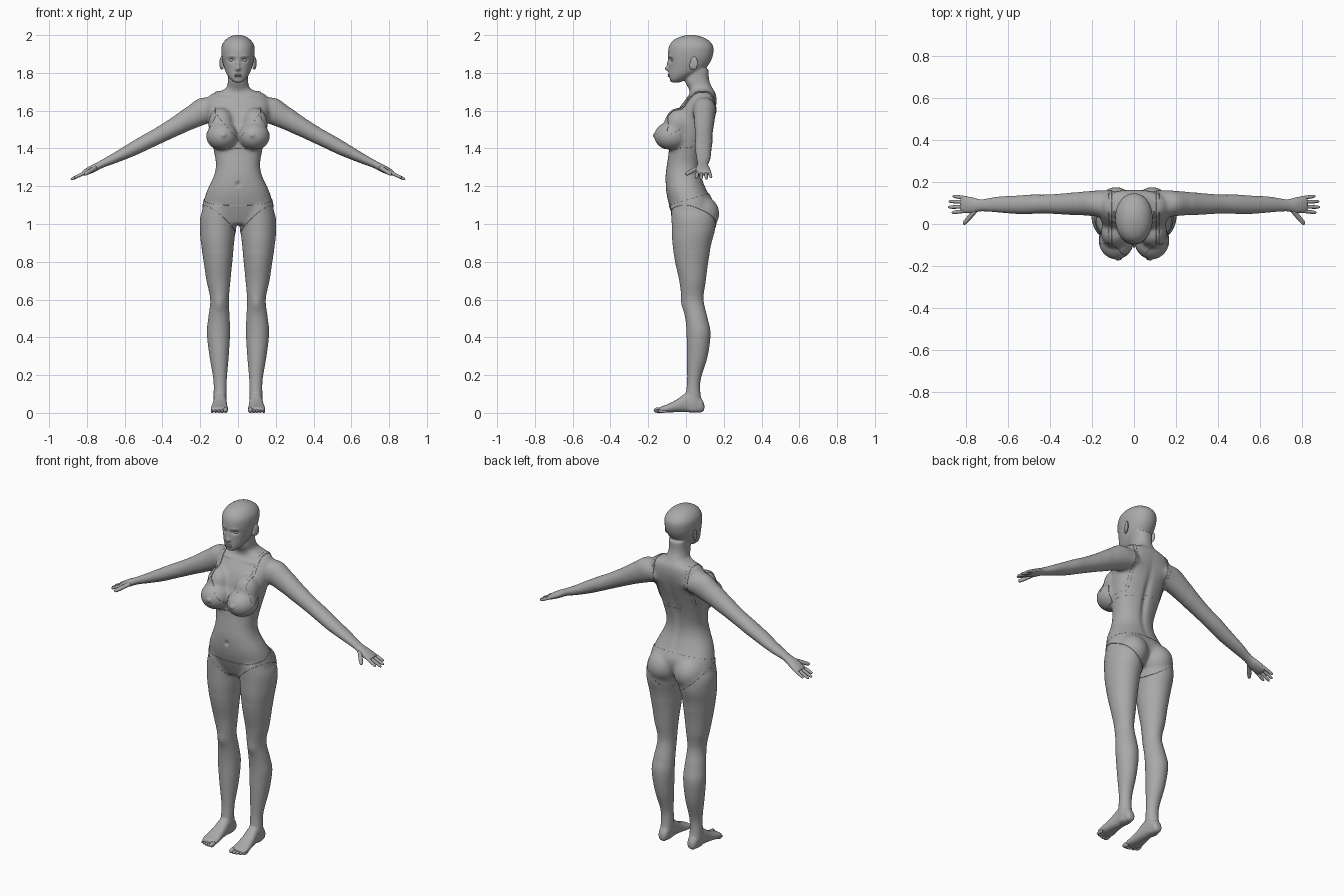
import bpy, bmesh, math
from mathutils import Vector, Matrix

if "Cube" in bpy.data.objects:
    bpy.data.objects.remove(bpy.data.objects["Cube"], do_unlink=True)

GREY = (0.4, 0.4, 0.4, 1)
clay = bpy.data.materials.new("clay grey")
clay.use_nodes = True
clay.diffuse_color = GREY
shader = next(n for n in clay.node_tree.nodes if n.type == 'BSDF_PRINCIPLED')
shader.inputs["Base Color"].default_value = GREY
shader.inputs["Roughness"].default_value = 0.6


def add_object(name, bm, mirror=False):
    mesh = bpy.data.meshes.new(name)
    bmesh.ops.recalc_face_normals(bm, faces=bm.faces[:])
    bm.to_mesh(mesh)
    bm.free()
    mesh.materials.append(clay)
    mesh.shade_smooth()
    obj = bpy.data.objects.new(name, mesh)
    bpy.context.collection.objects.link(obj)
    if mirror:
        obj.modifiers.new("mirror", 'MIRROR').merge_threshold = 0.0005
    return obj


def spline(rows, steps=5):
    """Smooth in-between rows through the given ones."""
    out, last = [], len(rows) - 1
    for i in range(last):
        quad = zip(rows[max(i - 1, 0)], rows[i], rows[i + 1], rows[min(i + 2, last)])
        quad = list(quad)
        for s in range(steps):
            t = s / steps
            out.append([0.5 * (2 * b + (c - a) * t + (2 * a - 5 * b + 4 * c - d) * t * t
                               + (3 * b - a - 3 * c + d) * t ** 3) for a, b, c, d in quad])
    return out + [list(rows[-1])]


def loft(bm, rings):
    loops = [[bm.verts.new(p) for p in ring] for ring in rings]
    n = len(loops[0])
    for low, high in zip(loops, loops[1:]):
        for i in range(n):
            j = (i + 1) % n
            bm.faces.new((low[i], low[j], high[j], high[i]))
    bm.faces.new(loops[0][::-1])
    bm.faces.new(loops[-1])


def circle(n=32, power=1.0):
    for i in range(n):
        a = math.tau * i / n
        c, s = math.cos(a), math.sin(a)
        yield (math.copysign(abs(c) ** power, c), math.copysign(abs(s) ** power, s))


def stack(bm, rows, place, power=1.0):
    """Rows are (station, low a, high a, low b, high b)."""
    loft(bm, [[place(t, (a0 + a1 + (a1 - a0) * c) / 2, (b0 + b1 + (b1 - b0) * s) / 2)
               for c, s in circle(power=power)] for t, a0, a1, b0, b1 in spline(rows)])


def tube(bm, start, end, radius):
    start, end = Vector(start), Vector(end)
    turn = (end - start).to_track_quat('Z', 'Y')
    shape = spline([(0, 1), (0.5, 1), (0.8, 0.92), (0.95, 0.65), (1, 0.15)], 3)
    loft(bm, [[start.lerp(end, t) + turn @ Vector((c, s, 0)) * radius * r
               for c, s in circle(12)] for t, r in shape])


def ellipsoid(bm, centre, radii, turn=0.0, axis='Z'):
    matrix = Matrix.Translation(centre) @ Matrix.Rotation(turn, 4, axis) @ Matrix.Diagonal((*radii, 1))
    bmesh.ops.create_uvsphere(bm, u_segments=32, v_segments=20, radius=1, matrix=matrix)


# Torso and neck: height, half width, front, back
TORSO = [(1.0, .12, -.05, .09), (1.06, .185, -.075, .13), (1.12, .182, -.095, .14),
         (1.18, .163, -.106, .11), (1.25, .13, -.109, .083), (1.31, .117, -.102, .077),
         (1.38, .127, -.092, .088), (1.45, .142, -.086, .108), (1.53, .156, -.07, .135),
         (1.6, .166, -.045, .155), (1.65, .165, -.01, .163), (1.69, .14, .02, .158),
         (1.715, .068, .015, .143), (1.76, .053, -.006, .123), (1.82, .053, 0, .12)]
HEAD = [(1.75, .022, -.08, -.03), (1.765, .04, -.089, 0), (1.79, .058, -.092, .05),
        (1.82, .071, -.092, .1), (1.86, .082, -.093, .13), (1.9, .088, -.096, .144),
        (1.94, .087, -.09, .144), (1.97, .071, -.07, .122), (1.99, .046, -.035, .087),
        (2.001, .015, .01, .045)]
# Leg: height, inner, outer, front, back
LEG = [(1.1, .03, .175, -.08, .13), (1.04, .013, .2, -.078, .155), (.97, .013, .203, -.076, .155),
       (.9, .02, .197, -.073, .136), (.8, .03, .182, -.058, .118), (.7, .04, .167, -.036, .105),
       (.6, .048, .147, -.022, .093), (.5, .044, .158, -.004, .115), (.42, .042, .165, .003, .13),
       (.3, .049, .151, .004, .115), (.18, .059, .131, .006, .079), (.11, .06, .129, 0, .076),
       (.05, .062, .13, -.01, .085), (.01, .068, .124, 0, .08)]
# Foot: depth, inner, outer, sole, top
FOOT = [(.097, .08, .11, .015, .045), (.082, .068, .122, .003, .075), (.04, .062, .128, .001, .11),
        (0, .06, .13, .004, .105), (-.05, .057, .137, .004, .07), (-.1, .052, .145, .001, .045),
        (-.13, .053, .143, .002, .034), (-.145, .06, .135, .006, .026)]
# Arm and palm: out, height, half thickness, front, back
ARM = [(.1, 1.615, .06, .03, .155), (.17, 1.603, .072, .035, .16), (.24, 1.567, .062, .04, .155),
       (.33, 1.517, .05, .045, .146), (.42, 1.468, .043, .05, .14), (.49, 1.432, .04, .048, .14),
       (.56, 1.395, .036, .048, .135), (.65, 1.35, .027, .055, .13), (.725, 1.315, .02, .06, .118),
       (.77, 1.292, .02, .05, .128), (.81, 1.272, .016, .052, .135), (.825, 1.264, .01, .058, .13)]

body_bm = bmesh.new()
for rows, power in ((TORSO, 0.88), (HEAD, 0.95)):
    stack(body_bm, [(z, -w, w, f, b) for z, w, f, b in rows],
          lambda t, a, b: Vector((a, b, t)), power)
for side in (1, -1):
    stack(body_bm, LEG, lambda t, a, b: Vector((side * a, b, t)))
    stack(body_bm, FOOT, lambda t, a, b: Vector((side * a, t, b)), 0.85)
    loft(body_bm, [[Vector((side * (x + 0.46 * h * s), (f + b + (b - f) * c) / 2, z + 0.89 * h * s))
                    for c, s in circle()] for x, z, h, f, b in spline(ARM)])
    # breast, its upper slope, and buttock
    ellipsoid(body_bm, (side * .084, -.077, 1.466), (.083, .09, .074))
    ellipsoid(body_bm, (side * .09, -.04, 1.53), (.068, .072, .085))
    ellipsoid(body_bm, (side * .086, .075, 1.055), (.088, .099, .095))

# Fuse the parts into one skin
body = add_object("body", body_bm)
fuse = body.modifiers.new("fuse", 'REMESH')
fuse.mode = 'VOXEL'
fuse.voxel_size = 0.0055
bpy.context.view_layer.update()
skin = bpy.data.meshes.new_from_object(body.evaluated_get(bpy.context.evaluated_depsgraph_get()))
body.modifiers.clear()
body.data = skin
bm = bmesh.new()
bm.from_mesh(skin)
trunk = [v for v in bm.verts if abs(v.co.x) < .28 and .85 < v.co.z < 1.72]
for verts, times in ((trunk, 24), (bm.verts[:], 3)):
    for _ in range(times):
        bmesh.ops.smooth_vert(bm, verts=verts, factor=0.5, use_axis_x=True, use_axis_y=True, use_axis_z=True)

# Sculpted relief: centre, reach, push along depth
RELIEF = [
    ((0, -.095, 1.822), (.012, .03, .011), -.021),    # nose tip
    ((0, -.095, 1.846), (.009, .03, .02), -.01),      # nose bridge
    ((.033, -.085, 1.868), (.017, .03, .011), .013),  # eye socket
    ((.036, -.085, 1.888), (.022, .03, .007), -.004),  # brow
    ((0, -.088, 1.768), (.02, .03, .008), .004),      # hollow over chin
    ((0, -.11, 1.21), (.01, .03, .013), .01),         # navel
    ((0, .11, 1.4), (.018, .06, .17), -.013),         # spine
    ((.09, .16, 1.58), (.045, .04, .06), .008),       # shoulder blade
    ((.085, .01, 1.668), (.055, .03, .009), -.006),   # collarbone
    ((.075, -.165, 1.47), (.011, .03, .011), -.008),  # bust tip
    ((.097, -.02, .575), (.028, .04, .035), -.007),   # kneecap
]
for centre, reach, push in RELIEF:
    for v in bm.verts:
        dz = (v.co.z - centre[2]) / reach[2]
        if abs(dz) < 2.4:
            d = dz * dz + ((abs(v.co.x) - centre[0]) / reach[0]) ** 2 + ((v.co.y - centre[1]) / reach[1]) ** 2
            if d < 6:
                v.co.y += push * math.exp(-d)
bm.to_mesh(skin)
bm.free()
skin.shade_smooth()

# Fingers and thumb
bm = bmesh.new()
for y, tip_y, tip_x in ((.063, .054, .868), (.083, .08, .885), (.104, .108, .882), (.123, .133, .864)):
    tube(bm, (.795, y, 1.279), (tip_x, tip_y, 1.279 - (tip_x - .795) * .48), .0088)
tube(bm, (.752, .068, 1.3), (.812, -.002, 1.262), .0115)
add_object("fingers", bm, True)

# Toes, largest on the inside
bm = bmesh.new()
for i in range(5):
    size = .0145 if i == 0 else .0105 - i * .0005
    ellipsoid(bm, (.066 + i * .0175, -.146 + i * i * .0014, size), (size * .9, .025, size))
add_object("toes", bm, True)

# Ears
bm = bmesh.new()
ellipsoid(bm, (.088, .042, 1.852), (.008, .021, .034), -0.35)
ellipsoid(bm, (.084, .03, 1.838), (.008, .012, .02), -0.35)
add_object("ears", bm, True)

# Eyes and lips
bm = bmesh.new()
ellipsoid(bm, (.033, -.064, 1.867), (.015, .014, .012))
add_object("eyes", bm, True)
bm = bmesh.new()
ellipsoid(bm, (0, -.087, 1.79), (.021, .01, .004))
ellipsoid(bm, (0, -.087, 1.782), (.018, .01, .005))
add_object("lips", bm)


def garment(name, cuts):
    """Thin cloth cut from the left half of the skin by planes (point, outward normal)."""
    cloth = bmesh.new()
    cloth.from_mesh(skin)
    for point, normal in [((0, 0, 0), (-1, 0, 0)), ((.21, 0, 0), (1, 0, 0))] + cuts:
        bmesh.ops.bisect_plane(cloth, geom=cloth.verts[:] + cloth.edges[:] + cloth.faces[:],
                               plane_co=point, plane_no=normal, clear_outer=True)
    obj = add_object(name, cloth, True)
    shell = obj.modifiers.new("cloth", 'SOLIDIFY')
    shell.thickness = 0.003
    shell.offset = 1


# Underwear
garment("briefs", [((0, 0, 1.125), (0, -.3, 1)), ((.03, 0, .975), (.115, -.04, -.14))])
garment("bra_band", [((0, 0, 1.403), (0, .1, -1)), ((0, 0, 1.427), (0, -.1, 1))])
garment("bra_cups", [((0, -.03, 0), (0, 1, 0)), ((0, 0, 1.4), (0, 0, -1)),
                     ((0, 0, 1.44), (-.135, 0, .11)), ((.115, 0, 1.575), (.11, 0, .055))])
garment("bra_straps", [((.105, 0, 0), (-1, 0, 0)), ((.119, 0, 0), (1, 0, 0)),
                       ((0, -.06, 1.55), (0, -.13, -.19))])
